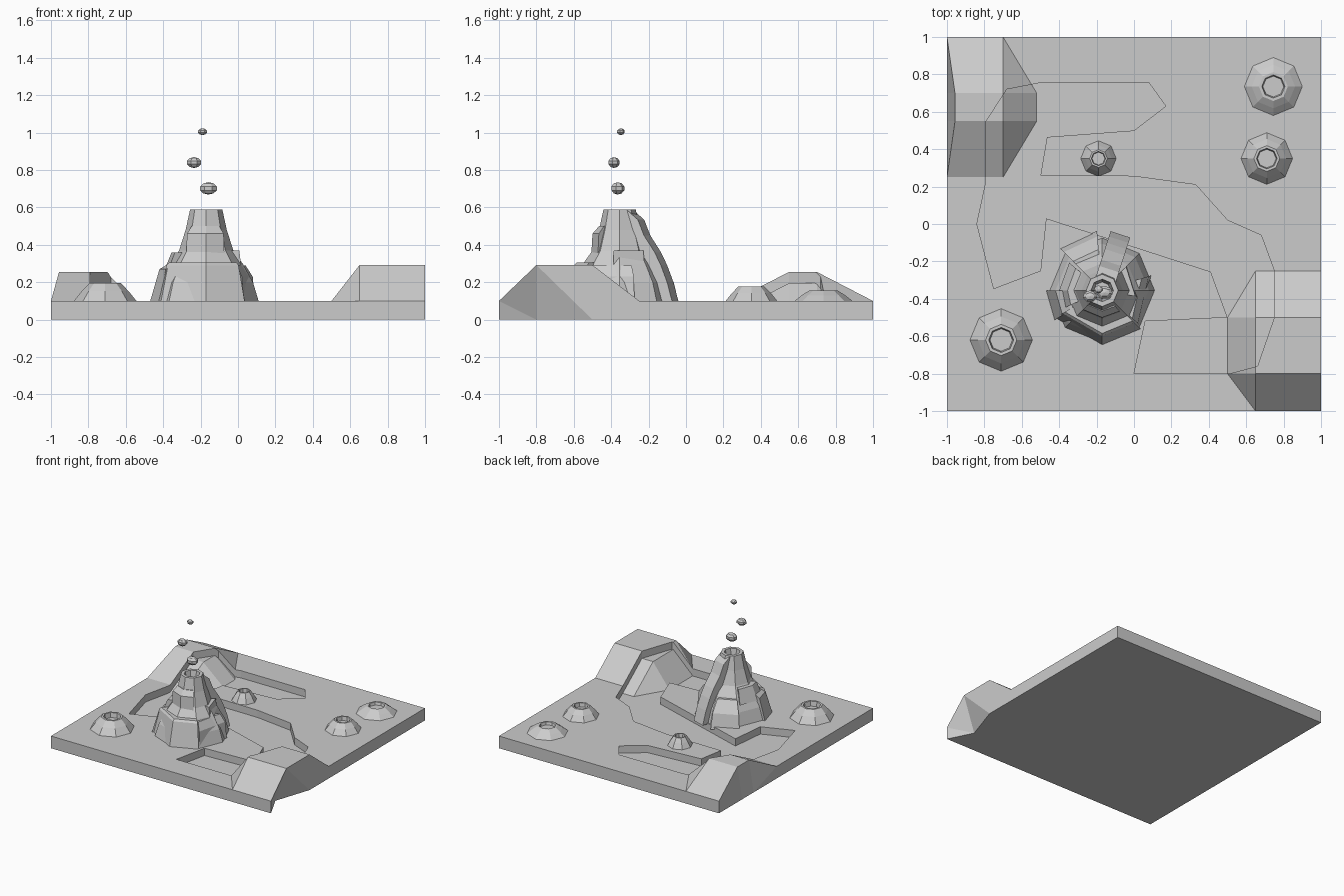
import bpy, bmesh, math
from mathutils import Vector, Matrix

if "Cube" in bpy.data.objects:
    bpy.data.objects.remove(bpy.data.objects["Cube"])


def finish(bm, name, loc=(0, 0, 0)):
    bmesh.ops.recalc_face_normals(bm, faces=bm.faces)
    me = bpy.data.meshes.new(name)
    bm.to_mesh(me)
    bm.free()
    ob = bpy.data.objects.new(name, me)
    ob.location = loc
    bpy.context.collection.objects.link(ob)
    return ob


def cut(ob, cutter):
    m = ob.modifiers.new("cut", 'BOOLEAN')
    m.operation = 'DIFFERENCE'
    m.solver = 'EXACT'
    m.object = cutter
    bpy.context.view_layer.objects.active = ob
    bpy.ops.object.modifier_apply(modifier=m.name)
    bpy.data.objects.remove(cutter)


def lathe(name, rings, n, loc):
    # rings of (radius, z), closed at both ends
    bm = bmesh.new()
    loops = [[bm.verts.new((r * math.cos(k * math.tau / n), r * math.sin(k * math.tau / n), z))
              for k in range(n)] for r, z in rings]
    for a, b in zip(loops, loops[1:]):
        for k in range(n):
            bm.faces.new((a[k], a[(k + 1) % n], b[(k + 1) % n], b[k]))
    bm.faces.new(loops[0])
    bm.faces.new(loops[-1])
    return finish(bm, name, loc)


def hull(name, pts, loc):
    bm = bmesh.new()
    for p in pts:
        bm.verts.new(p)
    res = bmesh.ops.convex_hull(bm, input=bm.verts)
    junk = {v for v in res["geom_interior"] + res["geom_unused"] if isinstance(v, bmesh.types.BMVert)}
    if junk:
        bmesh.ops.delete(bm, geom=list(junk), context='VERTS')
    return finish(bm, name, loc)


# Ground slab with two edge hills
xs = [-1, -0.7, -0.52, 0, 0.5, 0.65, 1]
ys = [-1, -0.8, -0.5, -0.25, 0.25, 0.55, 0.7, 1]


def slab(name, drop):
    bm = bmesh.new()
    top, bot = {}, {}
    for i, x in enumerate(xs):
        for j, y in enumerate(ys):
            tx, z, bx = x, 0.1, x
            if i < 2 and j in (5, 6):
                z = 0.255
                tx = max(x, -0.957)
            if i > 4 and j in (1, 2):
                z = 0.292
            if i == 6 and j == 1:
                bx = 0.9
            top[i, j] = bm.verts.new((tx, y, z - drop))
            bot[i, j] = bm.verts.new((bx, y, -drop))
    I, J = len(xs) - 1, len(ys) - 1
    for i in range(I):
        for j in range(J):
            for g in (top, bot):
                bm.faces.new((g[i, j], g[i + 1, j], g[i + 1, j + 1], g[i, j + 1]))
    rim = ([(i, 0) for i in range(I)] + [(I, j) for j in range(J)] +
           [(i, J) for i in range(I, 0, -1)] + [(0, j) for j in range(J, 0, -1)])
    for a, b in zip(rim, rim[1:] + rim[:1]):
        bm.faces.new((bot[a], bot[b], top[b], top[a]))
    bmesh.ops.triangulate(bm, faces=bm.faces)
    return finish(bm, name)


# Winding sunken channel that follows the terrain
outline = [(0.17, 0.63), (0.08, 0.755), (-0.5, 0.755), (-0.68, 0.72), (-0.79, 0.55), (-0.79, 0.23),
           (-0.84, 0), (-0.75, -0.345), (-0.5, -0.25), (-0.47, 0.03), (0.41, -0.255), (0.5, -0.5),
           (0.06, -0.52), (0, -0.8), (0.51, -0.8), (0.66, -0.76), (0.75, -0.5), (0.75, -0.25),
           (0.68, -0.06), (0.5, 0.02), (0.33, 0.21), (0, 0.255), (-0.5, 0.26), (-0.465, 0.465), (0, 0.5)]
bm = bmesh.new()
face = bm.faces.new([bm.verts.new((x, y, 0.005)) for x, y in outline])
ext = bmesh.ops.extrude_face_region(bm, geom=[face])
bmesh.ops.translate(bm, vec=(0, 0, 0.6), verts=[v for v in ext["geom"] if isinstance(v, bmesh.types.BMVert)])
channel = finish(bm, "channel_cutter")
cut(channel, slab("lowered_slab", 0.06))
ground = slab("ground", 0)
cut(ground, channel)

# Main volcano core with crater
C = (-0.17, -0.355, 0)
lathe("volcano_core", [(0.28, 0.06), (0.28, 0.1), (0.25, 0.2), (0.195, 0.3), (0.145, 0.37), (0.11, 0.48),
                       (0.086, 0.59), (0.06, 0.59), (0.045, 0.51)], 8, C)

# Layered rock plates: (angles, [(z, radius), ...])
plates = [((180, 212), [(0.08, 0.305), (0.27, 0.25), (0.3, 0.2)]),
          ((140, 180, 205), [(0.25, 0.23), (0.31, 0.205), (0.36, 0.185)]),
          ((-150, -90, -45), [(0.08, 0.295), (0.29, 0.245), (0.305, 0.23)]),
          ((-43, 17), [(0.08, 0.275), (0.23, 0.26), (0.29, 0.22)]),
          ((-10, 45), [(0.28, 0.19), (0.37, 0.18)]),
          ((-135, -90, -50), [(0.28, 0.155), (0.46, 0.145), (0.5, 0.11)]),
          ((95, 135), [(0.08, 0.32), (0.2, 0.29), (0.29, 0.22)])]
for n, (angs, prof) in enumerate(plates):
    pts = [(r * math.cos(math.radians(a)), r * math.sin(math.radians(a)), z) for a in angs for z, r in prof]
    pts += [(0, 0, prof[0][0]), (0, 0, prof[-1][0])]
    hull("rock_plate_%d" % (n + 1), pts, C)

# Flow strip running down from the crater
path = [(0.06, 0.585), (0.12, 0.535), (0.155, 0.45), (0.215, 0.36), (0.25, 0.29), (0.285, 0.2), (0.315, 0.09)]
bm = bmesh.new()
sec = [bm.verts.new((r, -0.055, z)) for r, z in path + [(0.07, 0.09)]]
face = bm.faces.new(sec)
ext = bmesh.ops.extrude_face_region(bm, geom=[face])
bmesh.ops.translate(bm, vec=(0, 0.11, 0), verts=[v for v in ext["geom"] if isinstance(v, bmesh.types.BMVert)])
bmesh.ops.rotate(bm, cent=(0, 0, 0), matrix=Matrix.Rotation(math.radians(72), 3, 'Z'), verts=bm.verts)
finish(bm, "flow_strip", C)

# Small vents
for n, (x, y, r, h) in enumerate([(-0.71, -0.62, 0.167, 0.095), (0.71, 0.35, 0.138, 0.078),
                                  (0.745, 0.735, 0.155, 0.055), (-0.19, 0.35, 0.095, 0.075)]):
    lathe("vent_%d" % (n + 1), [(r, -0.01), (r, 0), (0.75 * r, 0.55 * h), (0.5 * r, h), (0.4 * r, h),
                                (0.36 * r, 0.6 * h)], 8, (x, y, 0.1))

# Rocks thrown above the crater
for n, (loc, size) in enumerate([((-0.158, -0.366, 0.702), (0.048, 0.038, 0.033)),
                                 ((-0.235, -0.386, 0.84), (0.041, 0.033, 0.029)),
                                 ((-0.19, -0.349, 1.005), (0.026, 0.022, 0.018))]):
    bm = bmesh.new()
    bmesh.ops.create_uvsphere(bm, u_segments=7, v_segments=5, radius=1)
    bmesh.ops.scale(bm, vec=size, verts=bm.verts)
    finish(bm, "ejected_rock_%d" % (n + 1), loc)
